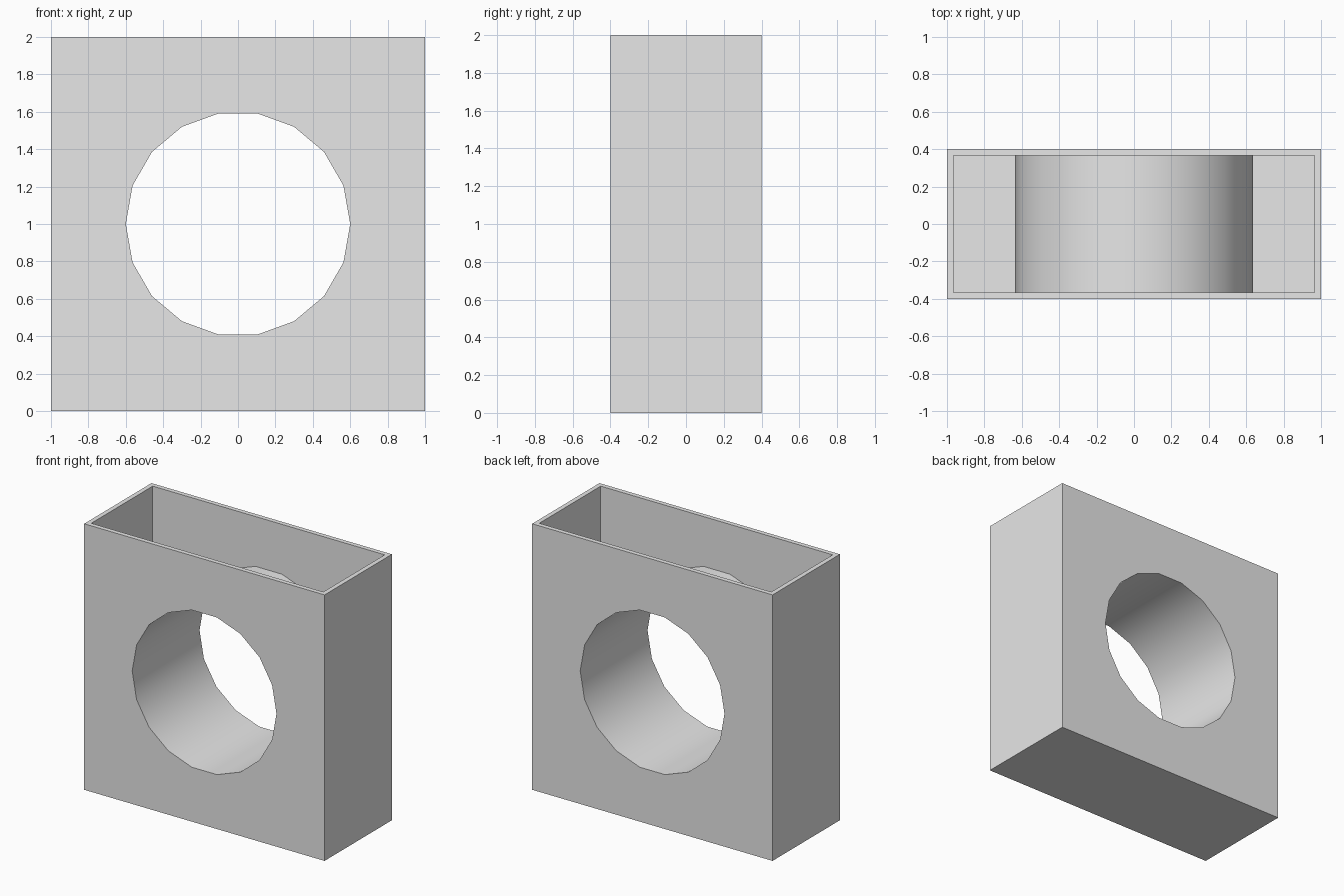
import bpy
import math

if "Cube" in bpy.data.objects:
    bpy.data.objects.remove(bpy.data.objects["Cube"], do_unlink=True)

WIDTH, DEPTH, HEIGHT = 2.0, 0.8, 2.0
WALL = 0.035
BORE = 0.6
SIDES = 18

grey = bpy.data.materials.new("plain grey")
grey.use_nodes = True
grey.diffuse_color = (0.8, 0.8, 0.8, 1)
grey.node_tree.nodes["Principled BSDF"].inputs["Base Color"].default_value = (0.8, 0.8, 0.8, 1)


def box(name, size, bottom):
    bpy.ops.mesh.primitive_cube_add(size=1, location=(0, 0, bottom + size[2] / 2))
    obj = bpy.context.object
    obj.name = name
    obj.scale = size
    bpy.ops.object.transform_apply(location=True, scale=True)
    obj.data.materials.append(grey)
    return obj


def cross_cylinder(name, radius):
    # Cylinder along y with corners on the x axis
    bpy.ops.mesh.primitive_cylinder_add(
        vertices=SIDES, radius=radius, depth=DEPTH * 2,
        location=(0, 0, HEIGHT / 2))
    obj = bpy.context.object
    obj.name = name
    obj.rotation_euler = (math.pi / 2, math.pi / 2, 0)
    # Turn the corners onto x, then lay the axis along y
    obj.rotation_euler = (math.pi / 2, 0, 0)
    for v in obj.data.vertices:
        v.co.x, v.co.y = v.co.y, -v.co.x
    bpy.ops.object.transform_apply(location=True, rotation=True)
    obj.data.materials.append(grey)
    return obj


def cut(target, cutter):
    mod = target.modifiers.new("cut", "BOOLEAN")
    mod.operation = "DIFFERENCE"
    mod.solver = "EXACT"
    mod.object = cutter
    bpy.context.view_layer.objects.active = target
    bpy.ops.object.modifier_apply(modifier=mod.name)
    bpy.data.objects.remove(cutter, do_unlink=True)


# Open-topped container
body = box("hollow_block", (WIDTH, DEPTH, HEIGHT), 0)

# Inner space, leaving the sleeve around the bore
cavity = box("cavity_cutter", (WIDTH - 2 * WALL, DEPTH - 2 * WALL, HEIGHT), WALL)
cut(cavity, cross_cylinder("sleeve_cutter", BORE + WALL))
cut(body, cavity)

# Round opening from front to back
cut(body, cross_cylinder("bore_cutter", BORE))

# Smooth sleeve, sharp box edges
bpy.ops.object.select_all(action="DESELECT")
body.select_set(True)
bpy.context.view_layer.objects.active = body
bpy.ops.object.shade_smooth_by_angle(angle=math.radians(30))
